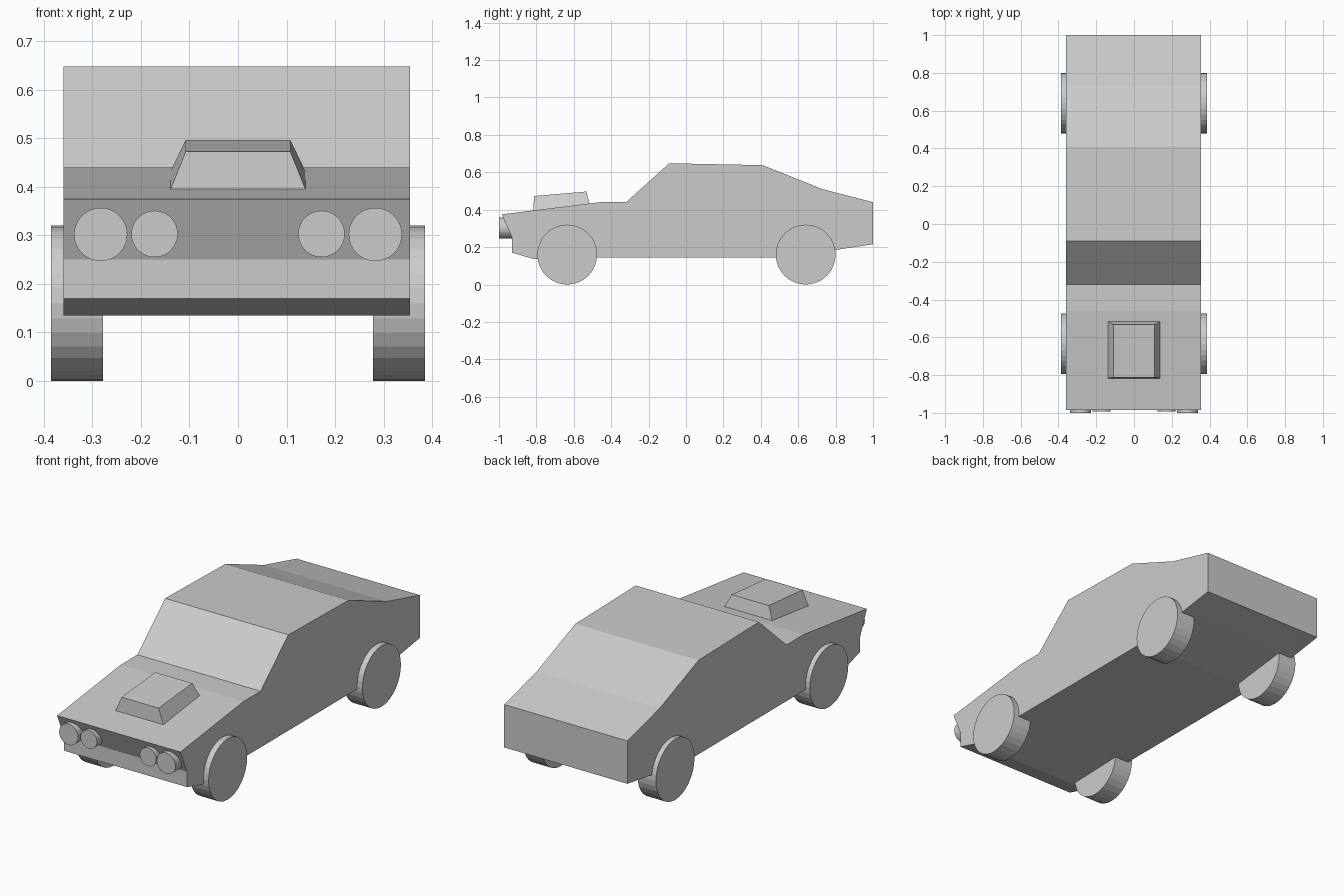
import bpy
import bmesh
from math import pi
from mathutils import Matrix

cube = bpy.data.objects.get("Cube")
if cube:
    bpy.data.objects.remove(cube, do_unlink=True)


def finish(name, bm):
    bmesh.ops.recalc_face_normals(bm, faces=bm.faces)
    mesh = bpy.data.meshes.new(name)
    bm.to_mesh(mesh)
    bm.free()
    obj = bpy.data.objects.new(name, mesh)
    bpy.context.collection.objects.link(obj)
    return obj


def extruded_profile(name, points, x_min, x_max):
    """Extrude a side outline of (y, z) points across x."""
    bm = bmesh.new()
    face = bm.faces.new([bm.verts.new((x_min, y, z)) for y, z in points])
    extruded = bmesh.ops.extrude_face_region(bm, geom=[face])["geom"]
    moved = [v for v in extruded if isinstance(v, bmesh.types.BMVert)]
    bmesh.ops.translate(bm, verts=moved, vec=(x_max - x_min, 0, 0))
    return finish(name, bm)


def cylinder(name, radius, depth, centre, axis, sides=32):
    """Capped cylinder lying along the x or y axis."""
    bm = bmesh.new()
    turn = Matrix.Rotation(pi / 2, 4, "Y" if axis == "x" else "X")
    bmesh.ops.create_cone(bm, cap_ends=True, segments=sides, radius1=radius,
                          radius2=radius, depth=depth,
                          matrix=Matrix.Translation(centre) @ turn)
    return finish(name, bm)


# Body shell: bonnet, windscreen, roof, sloping tail, underside and nose
body_outline = [
    (-0.985, 0.375), (-0.46, 0.44), (-0.32, 0.44), (-0.09, 0.648),
    (0.41, 0.638), (0.73, 0.51), (1.0, 0.44), (1.0, 0.215),
    (0.80, 0.185), (0.48, 0.145), (-0.48, 0.145), (-0.81, 0.135),
    (-0.93, 0.17), (-0.93, 0.25),
]
extruded_profile("body", body_outline, -0.36, 0.355)

# Bonnet scoop: sides and back lean inward
scoop = extruded_profile("bonnet_scoop", [
    (-0.817, 0.393), (-0.812, 0.473), (-0.533, 0.497), (-0.515, 0.43),
], -0.14, 0.14)
for vert in scoop.data.vertices:
    if vert.co.z > 0.45:
        vert.co.x *= 0.77

# Wheels and twin headlights on each side
for side, sign in (("left", 1), ("right", -1)):
    for end, y in (("front", -0.635), ("rear", 0.64)):
        cylinder(f"{end}_{side}_wheel", 0.16, 0.107, (sign * 0.332, y, 0.16), "x")
    cylinder(f"outer_{side}_headlight", 0.055, 0.1, (sign * 0.283, -0.95, 0.302), "y")
    cylinder(f"inner_{side}_headlight", 0.048, 0.1, (sign * 0.172, -0.942, 0.303), "y")
